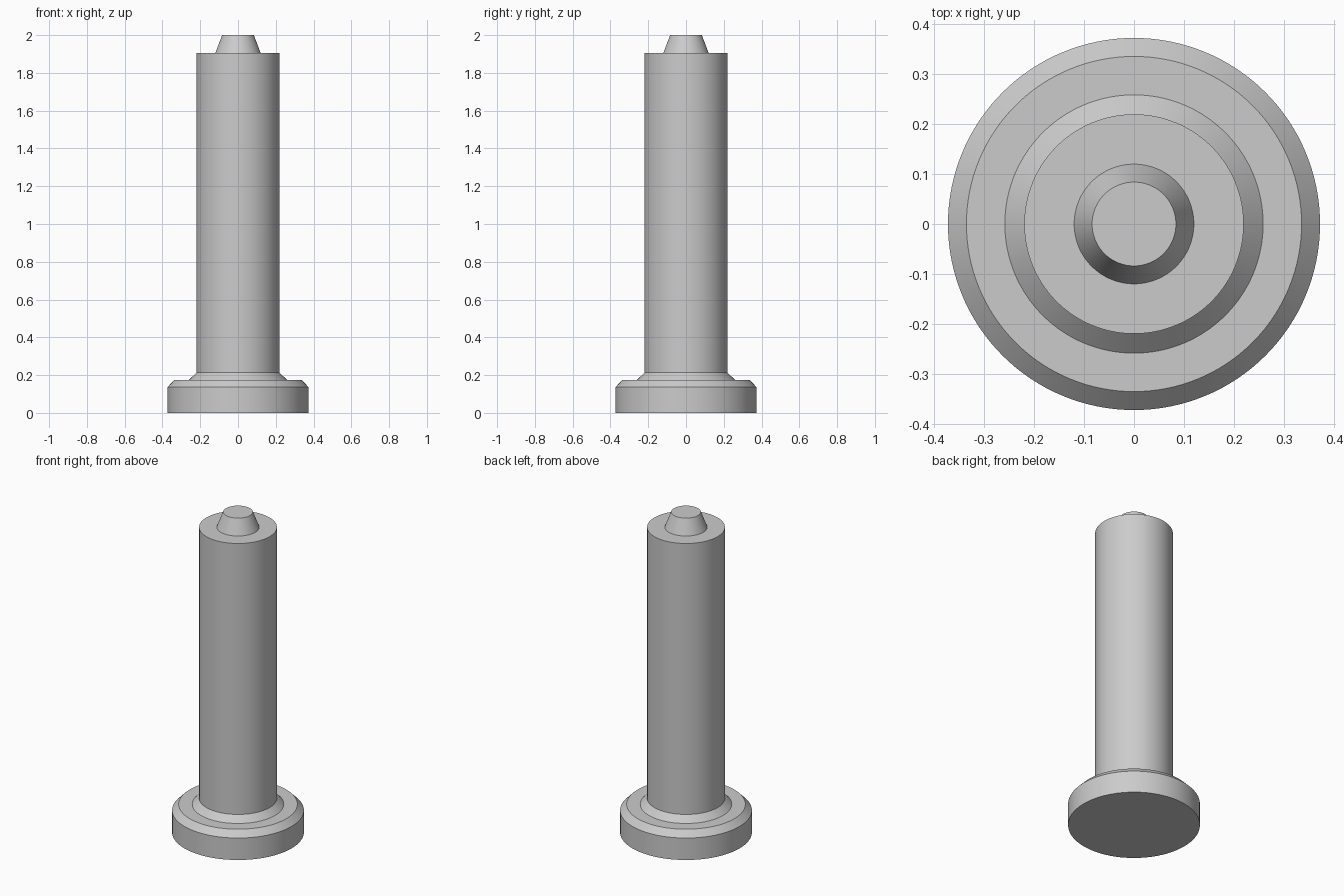
import bpy
import bmesh
import math

if "Cube" in bpy.data.objects:
    bpy.data.objects.remove(bpy.data.objects["Cube"])

SIDES = 128

grey = bpy.data.materials.new("plain grey")
grey.diffuse_color = (0.6, 0.6, 0.6, 1.0)
grey.use_nodes = True
grey.node_tree.nodes["Principled BSDF"].inputs["Base Color"].default_value = grey.diffuse_color


def turned_part(name, profile):
    """Closed solid of revolution from (radius, height) points, bottom to top."""
    bm = bmesh.new()
    rings = []
    for r, z in profile:
        rings.append([bm.verts.new((r * math.cos(2 * math.pi * i / SIDES),
                                    r * math.sin(2 * math.pi * i / SIDES), z))
                      for i in range(SIDES)])
    for low, high in zip(rings, rings[1:]):
        for i in range(SIDES):
            j = (i + 1) % SIDES
            bm.faces.new((low[i], low[j], high[j], high[i]))
    bm.faces.new(rings[0][::-1])
    bm.faces.new(rings[-1])
    mesh = bpy.data.meshes.new(name)
    bm.to_mesh(mesh)
    bm.free()
    mesh.materials.append(grey)
    obj = bpy.data.objects.new(name, mesh)
    bpy.context.collection.objects.link(obj)
    bpy.ops.object.select_all(action='DESELECT')
    obj.select_set(True)
    bpy.context.view_layer.objects.active = obj
    bpy.ops.object.shade_smooth_by_angle(angle=math.radians(20))
    return obj


# Wide foot with a chamfered rim and a sloped collar around the shaft
turned_part("base_flange", [(0.373, 0), (0.373, 0.137), (0.336, 0.175),
                            (0.259, 0.175), (0.22, 0.213)])

# Long plain cylinder, rooted inside the flange
turned_part("shaft", [(0.22, 0.19), (0.22, 1.905)])

# Small tapered stud, rooted inside the shaft
turned_part("tapered_tip", [(0.12, 1.88), (0.12, 1.905), (0.084, 2.0)])
